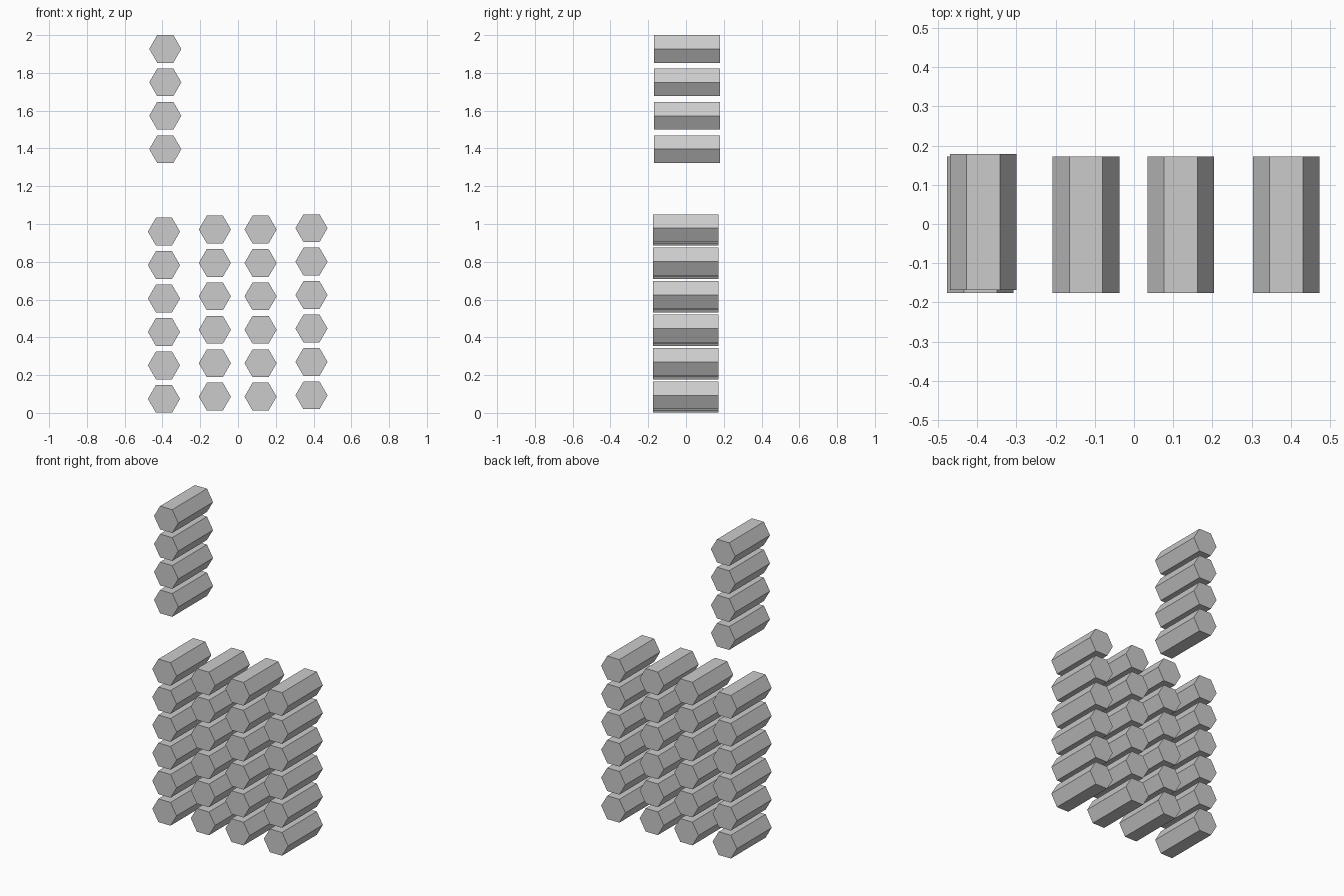
import bpy, bmesh
from math import cos, sin, pi

if "Cube" in bpy.data.objects:
    bpy.data.objects.remove(bpy.data.objects["Cube"])

RADIUS = 0.085    # centre to side corner of the hexagon
LENGTH = 0.348    # front to back
STEP = 0.177      # vertical spacing inside a stack


def hex_mesh():
    """Hexagonal prism along y, flat on top and bottom."""
    bm = bmesh.new()
    ring = [bm.verts.new((RADIUS * cos(i * pi / 3), -LENGTH / 2, RADIUS * sin(i * pi / 3)))
            for i in range(6)]
    face = bm.faces.new(ring)
    ext = bmesh.ops.extrude_face_region(bm, geom=[face], use_keep_orig=True)
    verts = [v for v in ext["geom"] if isinstance(v, bmesh.types.BMVert)]
    bmesh.ops.translate(bm, verts=verts, vec=(0, LENGTH, 0))
    bmesh.ops.recalc_face_normals(bm, faces=bm.faces)
    mesh = bpy.data.meshes.new("hex_bar")
    bm.to_mesh(mesh)
    bm.free()
    return mesh


bar = hex_mesh()


def stack(name, x, y, z, count):
    """Vertical stack of separate bars, lowest centre at z."""
    for i in range(count):
        ob = bpy.data.objects.new(f"{name}_bar_{i + 1}", bar)
        ob.location = (x, y, z + i * STEP)
        bpy.context.collection.objects.link(ob)


# Four lower stacks of six bars
stack("outer_left", -0.392, -0.002, 0.0745, 6)
stack("inner_left", -0.1225, -0.002, 0.086, 6)
stack("inner_right", 0.1195, -0.002, 0.086, 6)
stack("outer_right", 0.389, -0.002, 0.093, 6)

# Raised stack of four bars above the left side
stack("raised", -0.385, 0.005, 1.396, 4)
